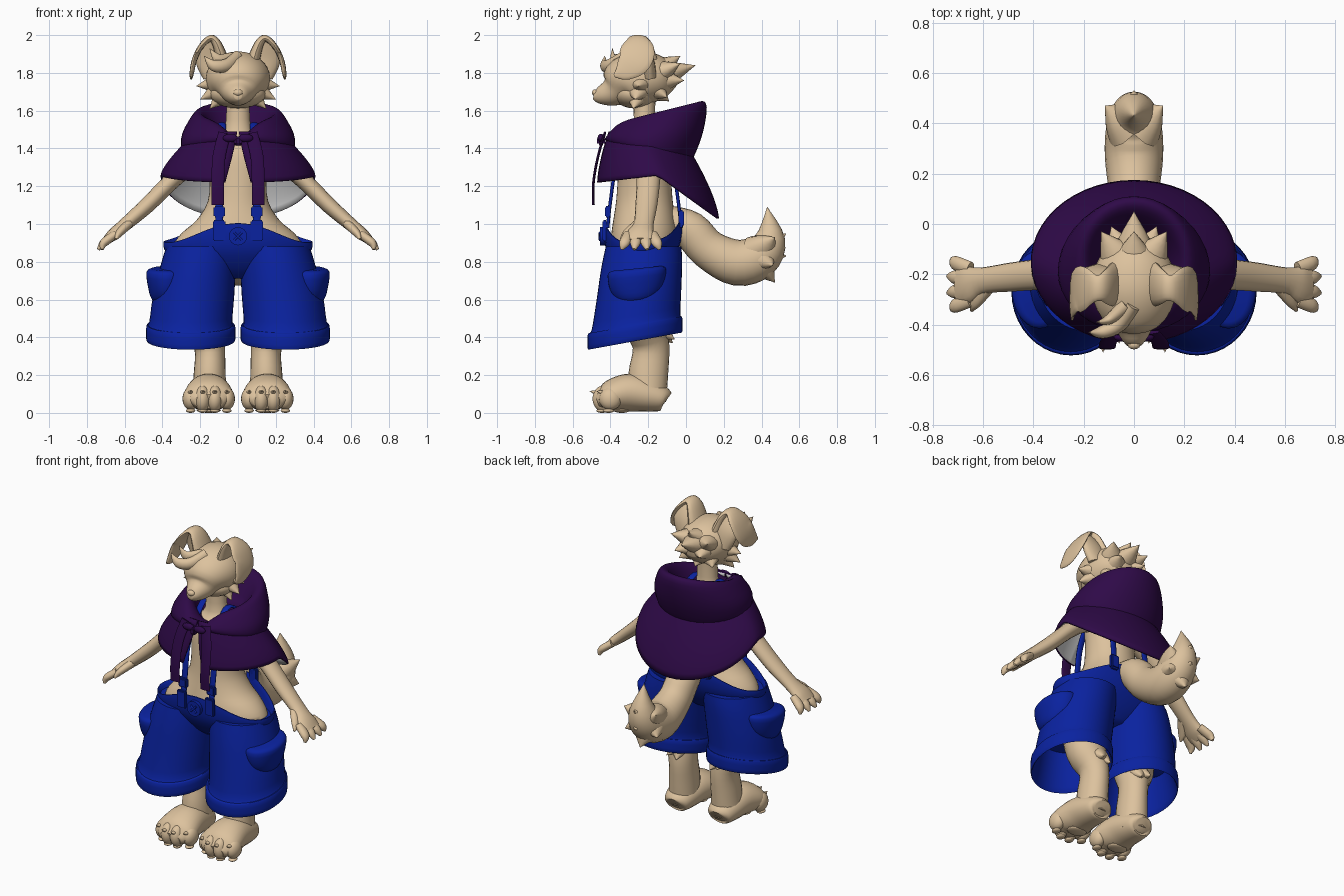
import bpy
import bmesh
import math
from mathutils import Vector

default_cube = bpy.data.objects.get("Cube")
if default_cube:
    bpy.data.objects.remove(default_cube, do_unlink=True)


def make_material(name, red, green, blue):
    material = bpy.data.materials.new(name)
    colour = (red, green, blue, 1)
    material.diffuse_color = colour
    material.use_nodes = True
    shader = next(n for n in material.node_tree.nodes if n.type == 'BSDF_PRINCIPLED')
    shader.inputs["Base Color"].default_value = colour
    return material


fur = make_material("tan fur", .72, .54, .34)
denim = make_material("blue cloth", .003, .016, .35)
purple = make_material("purple cloth", .028, .003, .065)
lining = make_material("white lining", .72, .72, .72)


def finish(name, bm, material, mirror=False, angle=50):
    """Turn a bmesh into a smooth object, mirrored over x if asked."""
    mesh = bpy.data.meshes.new(name)
    bm.to_mesh(mesh)
    bm.free()
    mesh.materials.append(material)
    for polygon in mesh.polygons:
        polygon.use_smooth = True
    mesh.set_sharp_from_angle(angle=math.radians(angle))
    obj = bpy.data.objects.new(name, mesh)
    bpy.context.collection.objects.link(obj)
    if mirror:
        modifier = obj.modifiers.new("mirror", 'MIRROR')
        modifier.use_mirror_merge = False
    return obj


def skin(name, rows, material, mirror=False, closed=True):
    """Bridge rows of points with quads; closed rows also get end caps."""
    bm = bmesh.new()
    rows = [[bm.verts.new(point) for point in row] for row in rows]
    count = len(rows[0])
    for low, high in zip(rows, rows[1:]):
        for j in range(count if closed else count - 1):
            k = (j + 1) % count
            bm.faces.new((low[j], low[k], high[k], high[j]))
    if closed:
        bm.faces.new(rows[0][::-1])
        bm.faces.new(rows[-1])
        bmesh.ops.recalc_face_normals(bm, faces=bm.faces)
    return finish(name, bm, material, mirror)


def smooth_path(points, steps):
    """Catmull-Rom interpolation of points of any length."""
    points = [Vector(p) for p in points]
    padded = [points[0]] + points + [points[-1]]
    result = []
    for a, b, c, d in zip(padded, padded[1:], padded[2:], padded[3:]):
        for i in range(steps):
            t = i / steps
            result.append(b + (c - a) * t / 2 + (a * 2 - b * 5 + c * 4 - d) * t * t / 2
                          + (b * 3 - a - c * 3 + d) * t ** 3 / 2)
    return result + [points[-1]]


def loft(name, rings, material, mirror=False, shape=None, sides=40, steps=3):
    """Flat rings: centre, half width, half depth, slope, front and back lift."""
    rows = []
    rings = [tuple(ring) + (0,) * (7 - len(ring)) for ring in rings]
    for cx, cy, cz, rx, ry, slope, lift in smooth_path(rings, steps):
        row = []
        for j in range(sides):
            angle = math.tau * j / sides
            back = -math.cos(angle)
            point = Vector((cx + rx * math.sin(angle), cy + ry * back,
                            cz + slope * ry * back + lift * back ** 4))
            row.append(shape(point) if shape else point)
        rows.append(row)
    return skin(name, rows, material, mirror)


def tube(name, points, material, mirror=False, across=(1, 0, 0), sides=16, steps=4):
    """Swept ellipse: position, half width along 'across', half thickness."""
    path = smooth_path(points, steps)
    angles = [math.tau * j / sides for j in range(sides)]
    rows = []
    for i, p in enumerate(path):
        ahead, behind = path[min(i + 1, len(path) - 1)], path[max(i - 1, 0)]
        tangent = (Vector(ahead[:3]) - Vector(behind[:3])).normalized()
        wide = Vector(across)
        wide = (wide - tangent * wide.dot(tangent)).normalized()
        thick = tangent.cross(wide)
        rows.append([Vector(p[:3]) + wide * max(p[3], .001) * math.cos(a)
                     + thick * max(p[4], .001) * math.sin(a) for a in angles])
    return skin(name, rows, material, mirror)


def ball(name, centre, size, material, mirror=False):
    bm = bmesh.new()
    bmesh.ops.create_uvsphere(bm, u_segments=20, v_segments=12, radius=1)
    bmesh.ops.scale(bm, vec=size, verts=bm.verts)
    bmesh.ops.translate(bm, vec=centre, verts=bm.verts)
    return finish(name, bm, material, mirror)


def box(name, centre, size, material, mirror=False):
    bm = bmesh.new()
    bmesh.ops.create_cube(bm, size=1)
    bmesh.ops.scale(bm, vec=size, verts=bm.verts)
    bmesh.ops.translate(bm, vec=centre, verts=bm.verts)
    bmesh.ops.bevel(bm, geom=bm.edges[:], offset=min(size) / 4, segments=2, affect='EDGES')
    return finish(name, bm, material, mirror)


def tufts(name, root, tips, radius, mirror=False, start=.25):
    """Pointed fur locks that fan out from a root point."""
    root = Vector(root)
    for tip in map(Vector, tips):
        points = [(*root.lerp(tip, start + (1 - start) * t), radius * w, radius * w * .8)
                  for t, w in ((0, 1), (.5, .6), (1, 0))]
        across = (0, 1, 0) if abs(tip.x - root.x) > abs(tip.y - root.y) else (1, 0, 0)
        tube(name, points, fur, mirror, across, sides=12)


# Torso and neck
loft("torso", [(0, -.22, z, w, d) for z, w, d in (
    (.85, .3, .15), (.88, .345, .18), (.95, .3, .175), (1.02, .22, .165), (1.12, .16, .15),
    (1.25, .15, .14), (1.36, .16, .13), (1.44, .12, .1), (1.5, .07, .06), (1.67, .06, .058))], fur)

# Head with muzzle, eyes, ears and locks
tube("head", [(0, y, z, w, h) for y, z, w, h in (
    (-.06, 1.79, .06, .06), (-.13, 1.78, .135, .115), (-.24, 1.77, .17, .145), (-.33, 1.75, .15, .13),
    (-.39, 1.7, .09, .08), (-.46, 1.68, .048, .045), (-.49, 1.68, .02, .02))], fur, sides=32)
ball("jaw", (0, -.27, 1.69), (.15, .12, .078), fur)
ball("nose", (0, -.48, 1.695), (.025, .018, .018), fur)
ball("eye", (.085, -.362, 1.745), (.042, .02, .025), fur, True)
tube("ear_flap", [(.08, -.24, 1.86, .09, .035), (.11, -.25, 1.95, .07, .025),
                  (.145, -.255, 1.983, .05, .018), (.195, -.255, 1.94, .085, .015),
                  (.23, -.27, 1.87, .09, .014), (.243, -.33, 1.81, .055, .012),
                  (.245, -.38, 1.785, .008, .005)], fur, True, across=(0, 1, 0))
tube("ear_back", [(.125, -.19, 1.78, .06, .035), (.145, -.2, 1.87, .08, .03),
                  (.15, -.225, 1.94, .06, .02), (.142, -.25, 1.985, .015, .008)], fur, True)
skull = (0, -.23, 1.76)
tufts("cheek_tuft", skull, [(.22, -.25, 1.73), (.2, -.27, 1.66), (.15, -.28, 1.61)], .09, True)
tufts("nape_tuft", skull, [(.13, -.03, 1.85), (.09, -.01, 1.76), (.12, -.1, 1.67)], .1, True)
tufts("crown_tuft", skull, [(0, .05, 1.84), (0, -.03, 1.89), (0, -.09, 1.65)], .1)
tube("forelock", [(0, -.32, 1.88, .04, .03), (-.06, -.4, 1.84, .035, .03),
                  (-.13, -.43, 1.84, .03, .025), (-.18, -.43, 1.89, 0, 0)], fur, across=(0, 0, 1))
tube("short_forelock", [(-.03, -.32, 1.88, .03, .03), (-.1, -.38, 1.87, .03, .02),
                        (-.15, -.39, 1.93, 0, 0)], fur, across=(0, 0, 1))

# Arms and hands
tube("arm", [(.13, -.21, 1.4, .07, .07), (.25, -.2, 1.32, .07, .055), (.36, -.2, 1.22, .062, .045),
             (.48, -.21, 1.1, .058, .042), (.6, -.225, .995, .053, .035), (.66, -.24, .945, .075, .032),
             (.7, -.24, .91, .075, .022)], fur, True, across=(0, 1, 0))
for i in range(4):
    spread = (i - 1.5) * .052
    tube("finger", [(.65, -.24 + spread * .8, .945, .028, .022), (.71, -.24 + spread * 1.1, .9, .028, .022),
                    (.75 - abs(spread) * .4, -.24 + spread * 1.3, .865, .008, .008)],
         fur, True, across=(0, 1, 0))
tube("thumb", [(.58, -.25, 1, .03, .025), (.63, -.31, .95, .027, .02), (.645, -.345, .92, .006, .006)],
     fur, True, across=(0, 1, 0))

# Legs, feet, toes, claws and pads
tube("leg", [(.2, -.24, .66, .13, .12), (.18, -.22, .48, .12, .115), (.15, -.185, .35, .082, .097),
             (.15, -.2, .2, .085, .105), (.155, -.205, .06, .092, .1)], fur, True, sides=24)
tube("foot", [(.155, -.105, .065, .05, .045), (.155, -.12, .072, .08, .065), (.155, -.19, .09, .1, .085),
              (.155, -.29, .108, .115, .1), (.155, -.38, .095, .13, .088), (.155, -.43, .075, .125, .065),
              (.155, -.47, .06, .08, .04)], fur, True, sides=24)
tufts("calf_tuft", (.15, -.18, .46), [(.18, -.06, .39), (.12, -.07, .37)], .07, True)
for i in range(4):
    outer = i in (0, 3)
    x = .155 + (i - 1.5) * .064
    y = -.4 if outer else -.435
    ball("toe", (x, y, .075), (.043, .06, .06 if outer else .07), fur, True)
    tufts("claw", (x, y, .1), [(x, y - .075, .115)], .014, True, .6)
    ball("toe_pad", (x, y - .01, .012), (.025, .03, .012), fur, True)
ball("foot_pad", (.155, -.34, .014), (.065, .045, .014), fur, True)

# Tail
tube("tail", [(0, y, z, r * .95, r) for y, z, r in (
    (-.1, 1.02, .08), (.02, .97, .1), (.12, .865, .105), (.27, .795, .122),
    (.39, .83, .115), (.445, .93, .08), (.43, 1.09, 0))], fur, sides=24)
tufts("tail_tuft", (0, .36, .84), [(0, .53, .95), (0, .53, .83), (0, .47, .69)], .1)
tufts("tail_side_tuft", (0, .36, .84), [(.115, .47, .93), (.115, .46, .78)], .1, True)

# Shorts: hollow legs with a turned hem, waist and pockets
loft("shorts_leg", [(.25, -.27, .6, .18, .19, .1), (.25, -.27, .41, .215, .235, .18),
                    (.25, -.27, .385, .235, .25, .18), (.25, -.27, .46, .235, .25, .18),
                    (.25, -.265, .48, .22, .235, .18), (.235, -.25, .62, .215, .225, .15),
                    (.21, -.235, .78, .2, .215, .1), (.19, -.225, .88, .19, .2)], denim, True)
loft("shorts_waist", [(0, -.225, z, w, d, .1, lift) for z, w, d, lift in (
    (.72, .1, .08, 0), (.78, .3, .14, 0), (.85, .382, .2, .04), (.9, .395, .21, .11),
    (.905, .385, .2, .11), (.86, .36, .19, .05))], denim)
loft("pocket", [(.375, -.26, z, w, d, .1) for z, w, d in (
    (.57, .03, .04), (.6, .08, .1), (.66, .1, .14), (.745, .11, .155), (.765, .08, .13))], denim, True)

# Braces with buckles, and the front button
tube("brace", [(x, y, z, .02, .009) for x, y, z in (
    (.1, -.415, .98), (.1, -.4, 1.12), (.1, -.37, 1.3), (.085, -.3, 1.46), (.085, -.22, 1.53),
    (.1, -.12, 1.46), (.12, -.07, 1.3), (.12, -.045, 1.15), (.13, -.025, .98))], denim, True)
box("upper_buckle", (.1, -.415, 1.065), (.06, .03, .06), denim, True)
box("lower_buckle", (.1, -.43, .965), (.065, .025, .11), denim, True)
box("back_buckle", (.13, -.025, 1.03), (.06, .03, .09), denim, True)
tube("button", [(0, -.42, .935, .048, .048), (0, -.455, .935, .048, .048)], denim, sides=24)
for side in (-1, 1):
    tube("button_thread", [(-.02 * side, -.457, .915, .006, .005), (.02 * side, -.457, .955, .006, .005)], denim)

# Cape with a pale inside, open at the front
rows = []
for i in range(11):
    t = i / 10
    gap = .17 - .15 * t
    row = []
    for j in range(49):
        angle = gap + (math.tau - 2 * gap) * j / 48
        side, back = math.sin(angle), -math.cos(angle)
        hem = Vector((.41 * side, -.15 + .325 * back, 1.26 - .23 * max(back, 0) + .04 * min(back, 0)))
        top = Vector((.26 * side, -.2 + .21 * back, 1.45 - .04 * back))
        point = hem.lerp(top, t ** 1.4)
        point.z = hem.z + (top.z - hem.z) * t
        row.append(point)
    rows.append(row)
cape = skin("cape", rows, purple, closed=False)
cape.data.materials.append(lining)
shell = cape.modifiers.new("lining", 'SOLIDIFY')
shell.thickness = .012
shell.offset = -1
shell.material_offset = 1


# Lowered hood, pinched together at the throat
def throat_pinch(point):
    if point.y < -.22:
        weight = math.exp(-(point.x / .08) ** 2) * min(1, (-.22 - point.y) / .1)
        point.z += (1.445 - point.z) * weight * .85
    return point


loft("hood", [(0, y, z, w, d, slope) for y, z, w, d, slope in (
    (-.2, 1.37, .27, .21, -.25), (-.195, 1.4, .3, .235, -.2), (-.17, 1.48, .295, .26, .02),
    (-.145, 1.57, .245, .255, .18), (-.14, 1.595, .21, .225, .25), (-.15, 1.57, .175, .185, .25),
    (-.18, 1.48, .13, .13, .1))], purple, shape=throat_pinch)

# Tie: knot, loops and hanging ribbons
box("tie_knot", (0, -.45, 1.44), (.04, .04, .045), purple)
ball("tie_loop", (.04, -.45, 1.455), (.04, .018, .022), purple, True)
tube("ribbon", [(x, y, z, .034, .007) for x, y, z in (
    (.07, -.43, 1.48), (.1, -.465, 1.36), (.107, -.49, 1.22), (.107, -.49, 1.1))], purple, True)
